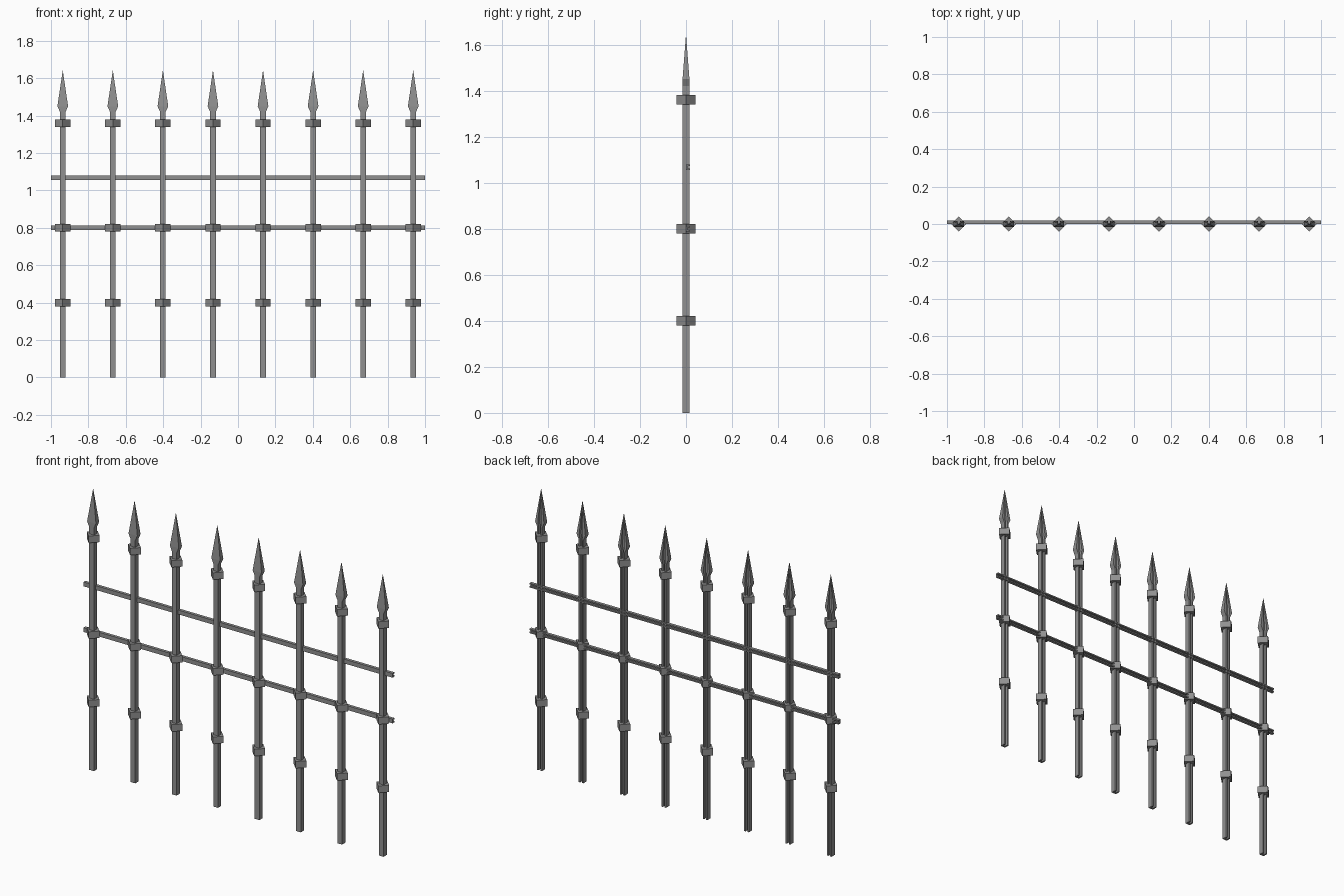
import bpy, bmesh
from math import cos, sin, pi

cube = bpy.data.objects.get("Cube")
if cube:
    bpy.data.objects.remove(cube)

iron = bpy.data.materials.new("iron_grey")
iron.use_nodes = True
GREY = (0.28, 0.28, 0.28, 1)
iron.diffuse_color = GREY
iron.node_tree.nodes["Principled BSDF"].inputs["Base Color"].default_value = GREY


def channel(width, front, back):
    """Section of a bar with a groove along its back."""
    w, g = width / 2, width / 5
    floor = front + (back - front) * 0.4
    return [(-w, front), (w, front), (w, back), (g, back),
            (g, floor), (-g, floor), (-g, back), (-w, back)]


def loft(name, rings):
    """Join rings of points into a capped, flat-shaded solid."""
    bm = bmesh.new()
    loops = [[bm.verts.new(p) for p in ring] for ring in rings]
    n = len(loops[0])
    for low, high in zip(loops, loops[1:]):
        for i in range(n):
            j = (i + 1) % n
            bm.faces.new((low[i], low[j], high[j], high[i]))
    bm.faces.new(loops[0][::-1])
    bm.faces.new(loops[-1])
    bmesh.ops.recalc_face_normals(bm, faces=bm.faces)
    mesh = bpy.data.meshes.new(name)
    bm.to_mesh(mesh)
    bm.free()
    mesh.materials.append(iron)
    obj = bpy.data.objects.new(name, mesh)
    bpy.context.collection.objects.link(obj)
    return obj


# Upright bars with spear heads, and diamond collars
bar = channel(0.03, -0.015, 0.015)
profile = [(0, 1, 1), (1.42, 1, 1), (1.45, 1.9, 1), (1.64, 0.03, 0.03)]
for k in range(8):
    x = -0.937 + k * 0.2677
    loft(f"picket_{k + 1}",
         [[(x + px * sx, py * sy, z) for px, py in bar] for z, sx, sy in profile])
    for level, z in (("low", 0.4), ("middle", 0.8), ("high", 1.36)):
        loft(f"collar_{level}_{k + 1}",
             [[(x + 0.041 * cos(a * pi / 2), 0.041 * sin(a * pi / 2), z + dz)
               for a in range(4)] for dz in (-0.02, 0.02)])

# Horizontal rails
rail = channel(0.025, 0, 0.018)
for level, z in (("lower", 0.8), ("upper", 1.067)):
    loft(f"{level}_rail", [[(x, py, z + pz) for pz, py in rail] for x in (-1, 1)])
